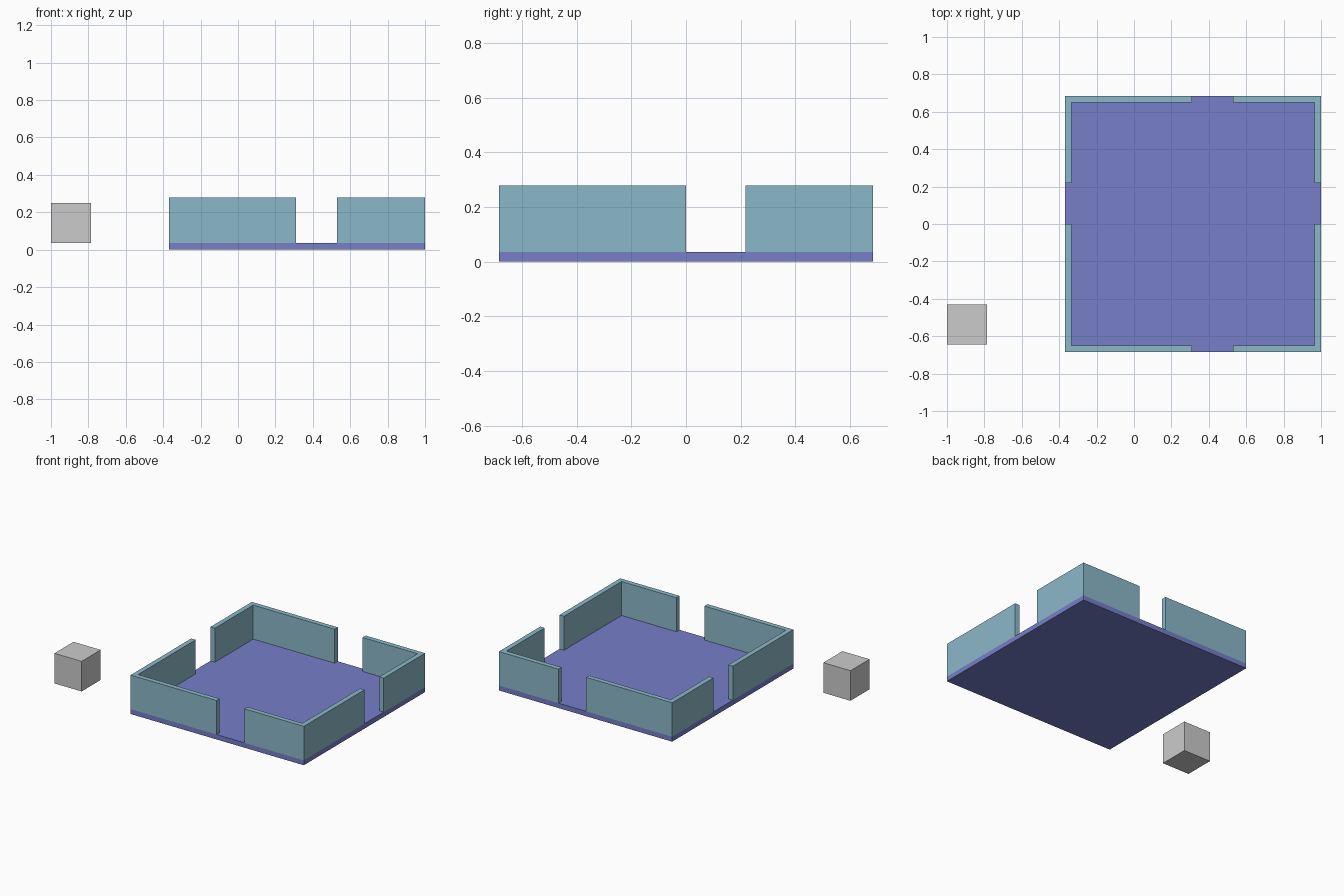
import bpy
import bmesh

if "Cube" in bpy.data.objects:
    bpy.data.objects.remove(bpy.data.objects["Cube"])

X0, X1, Y0, Y1 = -0.37, 1.0, -0.685, 0.685   # outer footprint
T = 0.035                                    # wall and floor thickness
TOP = 0.278                                  # wall top
GAP_X, GAP_Y = (0.31, 0.53), (0.0, 0.218)    # doorway openings


def material(name, colour):
    mat = bpy.data.materials.new(name)
    mat.diffuse_color = (*colour, 1)
    mat.use_nodes = True
    mat.node_tree.nodes["Principled BSDF"].inputs["Base Color"].default_value = mat.diffuse_color
    return mat


def prism(name, outline, z0, z1, mat=None):
    """Extrude a flat outline upward from z0 to z1."""
    bm = bmesh.new()
    face = bm.faces.new([bm.verts.new((x, y, z0)) for x, y in outline])
    ext = bmesh.ops.extrude_face_region(bm, geom=[face])
    verts = [v for v in ext["geom"] if isinstance(v, bmesh.types.BMVert)]
    bmesh.ops.translate(bm, verts=verts, vec=(0, 0, z1 - z0))
    bmesh.ops.recalc_face_normals(bm, faces=bm.faces)
    mesh = bpy.data.meshes.new(name)
    bm.to_mesh(mesh)
    bm.free()
    if mat:
        mesh.materials.append(mat)
    obj = bpy.data.objects.new(name, mesh)
    bpy.context.collection.objects.link(obj)
    return obj


def rect(x0, x1, y0, y1):
    return [(x0, y0), (x1, y0), (x1, y1), (x0, y1)]


floor_mat = material("floor_purple", (0.18, 0.21, 0.58))
wall_mat = material("wall_teal", (0.26, 0.48, 0.58))

# Floor slab
prism("floor", rect(X0, X1, Y0, Y1), 0, T, floor_mat)

# Four L-shaped corner walls, leaving a doorway in each side
for xs, x, gx, sx in (("left", X0, GAP_X[0], 1), ("right", X1, GAP_X[1], -1)):
    for ys, y, gy, sy in (("front", Y0, GAP_Y[0], 1), ("back", Y1, GAP_Y[1], -1)):
        ix, iy = x + sx * T, y + sy * T
        prism(f"wall_{ys}_{xs}",
              [(x, y), (gx, y), (gx, iy), (ix, iy), (ix, gy), (x, gy)],
              T, TOP, wall_mat)

# Separate block standing beside the room at floor height
prism("block", rect(-1.0, -0.785, -0.645, -0.43), T, T + 0.215)
